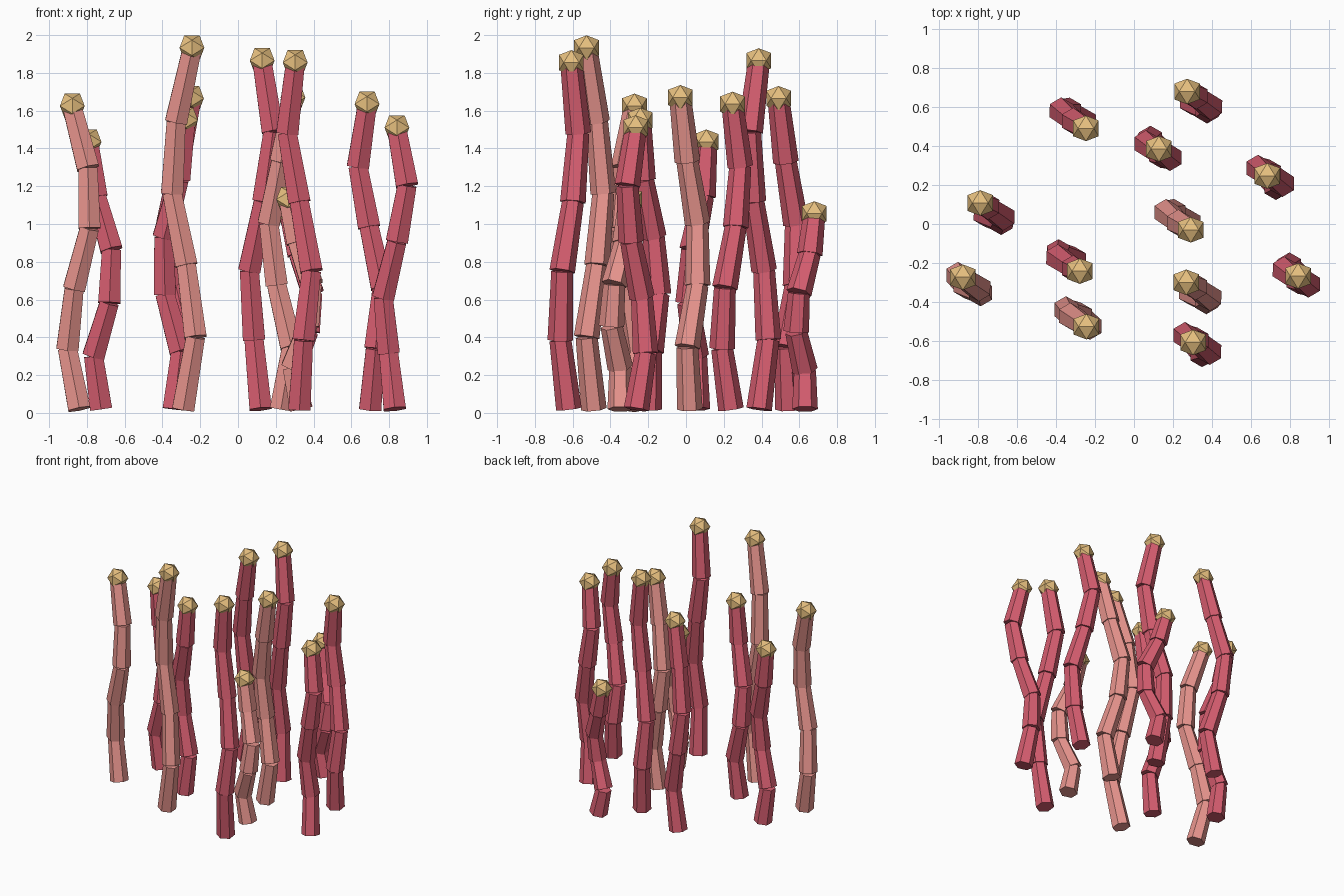
import bpy, bmesh
from math import sin, radians, sqrt
from mathutils import Vector, Matrix

if "Cube" in bpy.data.objects:
    bpy.data.objects.remove(bpy.data.objects["Cube"])


def material(name, rgb):
    m = bpy.data.materials.new(name)
    m.diffuse_color = (*rgb, 1)
    m.use_nodes = True
    m.node_tree.nodes["Principled BSDF"].inputs["Base Color"].default_value = m.diffuse_color
    return m


RED = material("red", (0.67, 0.11, 0.16))
PINK = material("pink", (0.81, 0.30, 0.27))
TAN = material("tan", (0.79, 0.52, 0.21))


def finish(bm, name, mat):
    bmesh.ops.recalc_face_normals(bm, faces=bm.faces)
    me = bpy.data.meshes.new(name)
    bm.to_mesh(me)
    bm.free()
    me.materials.append(mat)
    bpy.context.collection.objects.link(bpy.data.objects.new(name, me))


def stalk(name, nodes, mat):
    # six-sided tapered segments, each wider at its lower end
    bm = bmesh.new()
    for a, b in zip(nodes, nodes[1:]):
        d = b - a
        rot = Vector((0, 0, 1)).rotation_difference(d).to_matrix().to_4x4()
        m = Matrix.Translation((a + b) / 2) @ rot @ Matrix.Rotation(radians(90), 4, 'Z')
        # ring corners must point along +y and -y
        new = bmesh.ops.create_cone(bm, cap_ends=True, segments=6, radius1=0.068,
                                    radius2=0.058, depth=d.length)["verts"]
        top = max(new, key=lambda v: v.co.y).co
        if abs(top.x) < 0.001:
            m = Matrix.Translation((a + b) / 2) @ rot
        bmesh.ops.transform(bm, matrix=m, verts=new)
    finish(bm, name, mat)


def tip(name, centre, r=0.077):
    # icosahedron with a level edge along x on top
    t = (1 + sqrt(5)) / 2
    bm = bmesh.new()
    for s in (-1, 1):
        for u in (-t, t):
            for p in ((s, 0, u), (0, u, s), (u, s, 0)):
                bm.verts.new(centre + Vector(p).normalized() * r)
    bmesh.ops.convex_hull(bm, input=bm.verts)
    finish(bm, name, TAN)


# centre x, centre y, tip height, sway phase in degrees, colour
STALKS = [
    (-0.725, 0.06, 1.435, 242, RED),
    (-0.84, -0.305, 1.625, 175, PINK),
    (-0.31, 0.54, 1.665, 38, RED),
    (-0.34, -0.195, 1.55, 66, RED),
    (-0.29, -0.488, 1.933, 5, PINK),
    (0.337, 0.63, 1.055, 235, RED),
    (0.12, 0.387, 1.865, 133, RED),
    (0.227, 0.02, 1.67, 40, PINK),
    (0.333, -0.348, 1.13, 235, PINK),
    (0.325, -0.62, 1.855, 300, RED),
    (0.70, 0.238, 1.635, 305, RED),
    (0.83, -0.262, 1.51, 130, RED),
]

for n, (x, y, h, p, mat) in enumerate(STALKS, 1):
    nodes = [Vector((x, y, 0.02))]
    for i in range(1, 6):
        nodes.append(Vector((x + 0.065 * sin(radians(80 * i + p)),
                             y - 0.05 * sin(radians(70 * i + p + 55)),
                             0.02 + (h - 0.03) * i / 5)))
    stalk(f"stalk_{n}", nodes, mat)
    tip(f"stalk_tip_{n}", Vector((nodes[-1].x, nodes[-1].y, h)))
